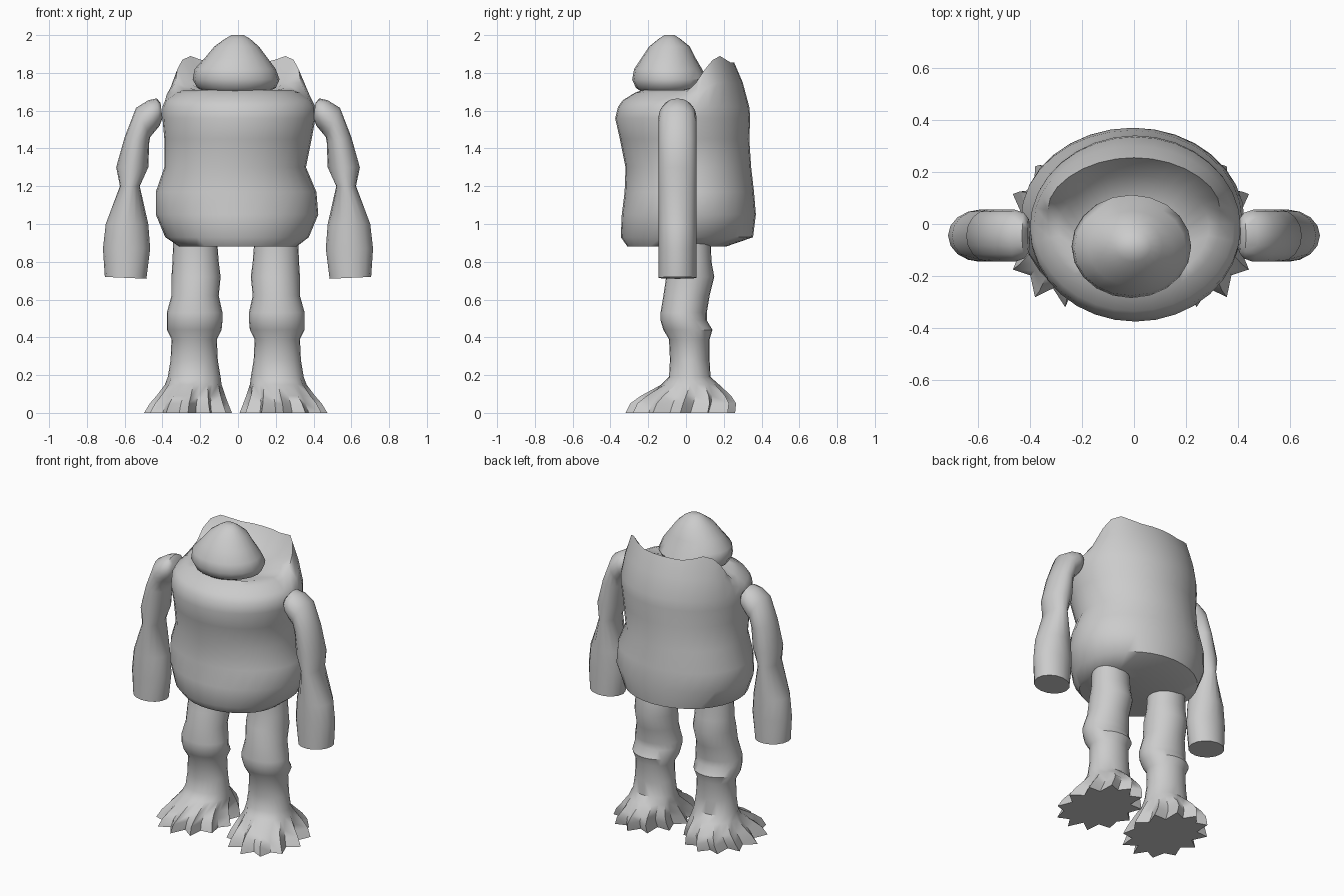
import bpy
import math

cube = bpy.data.objects.get("Cube")
if cube:
    bpy.data.objects.remove(cube)

stone = bpy.data.materials.new("stone grey")
stone.use_nodes = True
COLOUR = (0.6, 0.6, 0.6, 1)
stone.diffuse_color = COLOUR
stone.node_tree.nodes["Principled BSDF"].inputs["Base Color"].default_value = COLOUR


def skin(name, rings, angle=50):
    """Join equal rings of points into a closed, capped skin."""
    n = len(rings[0])
    verts = [p for ring in rings for p in ring]
    faces = [list(range(n)), list(range(len(verts) - n, len(verts)))]
    for k in range(len(rings) - 1):
        for i in range(n):
            j = (i + 1) % n
            faces.append([k * n + i, k * n + j, (k + 1) * n + j, (k + 1) * n + i])
    mesh = bpy.data.meshes.new(name)
    mesh.from_pydata(verts, [], faces)
    mesh.materials.append(stone)
    obj = bpy.data.objects.new(name, mesh)
    bpy.context.collection.objects.link(obj)
    bpy.ops.object.select_all(action="DESELECT")
    obj.select_set(True)
    bpy.context.view_layer.objects.active = obj
    bpy.ops.object.mode_set(mode="EDIT")
    bpy.ops.mesh.select_all(action="SELECT")
    bpy.ops.mesh.normals_make_consistent(inside=False)
    bpy.ops.object.mode_set(mode="OBJECT")
    bpy.ops.object.shade_smooth_by_angle(angle=math.radians(angle))
    return obj


def angles(n):
    return [math.tau * i / n for i in range(n)]


def box_ring(z, x0, x1, y0, y1, n):
    """Level oval that fits between the given limits."""
    return [((x0 + x1) / 2 + (x1 - x0) / 2 * math.cos(a),
             (y0 + y1) / 2 + (y1 - y0) / 2 * math.sin(a), z) for a in angles(n)]


def blend(a, b, t):
    return a + (b - a) * t


# Body: bulging barrel with a raised, open hood at the back
N = 32
body_rows = [
    (0.88, -.31, .31, -.31, .21), (0.93, -.385, .375, -.345, .355),
    (1.05, -.435, .425, -.34, .37), (1.17, -.435, .415, -.325, .36),
    (1.30, -.39, .36, -.32, .345), (1.45, -.39, .39, -.35, .335),
    (1.56, -.40, .41, -.375, .34), (1.62, -.40, .41, -.36, .335)]
rings = [box_ring(*row, N) for row in body_rows]
middle, rim, slope = [], [], []
for a in angles(N):
    c, s = math.cos(a), math.sin(a)
    t = min(max((s + .05) / .65, 0), 1)
    t = t * t * (3 - 2 * t)
    peak = .035 * max(0, 1 - abs(abs(c) - .7) / .25) * (s > 0)
    middle.append((blend(.385, .385, t) * c, blend(.335, .30, t) * s,
                   blend(1.655, 1.75, t)))
    rim.append((blend(.33, .355, t) * c, blend(.27, .255, t) * s,
                blend(1.695, 1.855, t) + peak))
    slope.append((blend(.29, .27, t) * c, blend(.23, .19, t) * s,
                  blend(1.71, 1.76, t)))
rings += [middle, rim, slope, box_ring(1.70, -.19, .17, -.25, .09, N)]
skin("body", rings)

# Head: rounded dome with a flat underside and a small crown
head_rows = [
    (1.69, -.15, .13, -.22, .06), (1.72, -.215, .20, -.265, .09),
    (1.765, -.24, .22, -.285, .112), (1.82, -.23, .20, -.275, .085),
    (1.88, -.175, .155, -.235, .05), (1.94, -.125, .11, -.195, .02),
    (1.98, -.07, .065, -.145, -.03), (2.0, -.035, .03, -.115, -.06)]
skin("head", [box_ring(*row, 20) for row in head_rows])

# Arms: each ring spans an inner and an outer point, following the bent shoulder
arm_rows = [
    (.40, 1.56, .41, 1.64, .065), (.415, 1.52, .43, 1.665, .088),
    (.44, 1.49, .475, 1.655, .1), (.465, 1.46, .54, 1.615, .1),
    (.47, 1.43, .60, 1.46, .1), (.475, 1.30, .645, 1.30, .1),
    (.52, 1.2, .625, 1.2, .1), (.475, 1.0, .70, 1.0, .1),
    (.465, .87, .715, .87, .1), (.485, .71, .705, .72, .1)]
for side, label in ((1, "left"), (-1, "right")):
    rings = [[(side * ((x0 + x1) / 2 + (x1 - x0) / 2 * math.cos(a)),
               -.045 + ry * math.sin(a),
               (z0 + z1) / 2 + (z1 - z0) / 2 * math.cos(a)) for a in angles(16)]
             for x0, z0, x1, z1, ry in arm_rows]
    skin(label + "_arm", rings)

# Legs: knobbly column, then a flared foot with pointed toes
leg_rows = [
    (.93, .10, .33, -.08, .13), (.80, .09, .335, -.08, .135),
    (.72, .08, .34, -.105, .15), (.62, .09, .34, -.12, .125),
    (.53, .07, .365, -.135, .11), (.49, .07, .365, -.135, .11),
    (.44, .075, .365, -.12, .14), (.39, .10, .34, -.09, .125),
    (.28, .095, .345, -.085, .125), (.19, .08, .36, -.09, .13)]
foot_rows = [(.15, .075, .375, -.13, .175, .06), (.09, .055, .42, -.24, .24, .16),
             (.05, .04, .455, -.295, .265, .22), (0, .02, .485, -.32, .26, .24)]
M = 24
for side, label in ((1, "left"), (-1, "right")):
    rings = [box_ring(*row, M) for row in leg_rows]
    for z, x0, x1, y0, y1, notch in foot_rows:
        cx, cy = (x0 + x1) / 2, (y0 + y1) / 2
        ring = []
        for i, p in enumerate(box_ring(z, x0, x1, y0, y1, M)):
            k = 1 - notch * (i % 2) * (1 + .25 * math.sin(i * 2.3))
            ring.append((cx + (p[0] - cx) * k, cy + (p[1] - cy) * k, z))
        rings.append(ring)
    shift = -.012
    rings = [[(side * x + shift, y, z) for x, y, z in ring] for ring in rings]
    skin(label + "_leg", rings, 40)
